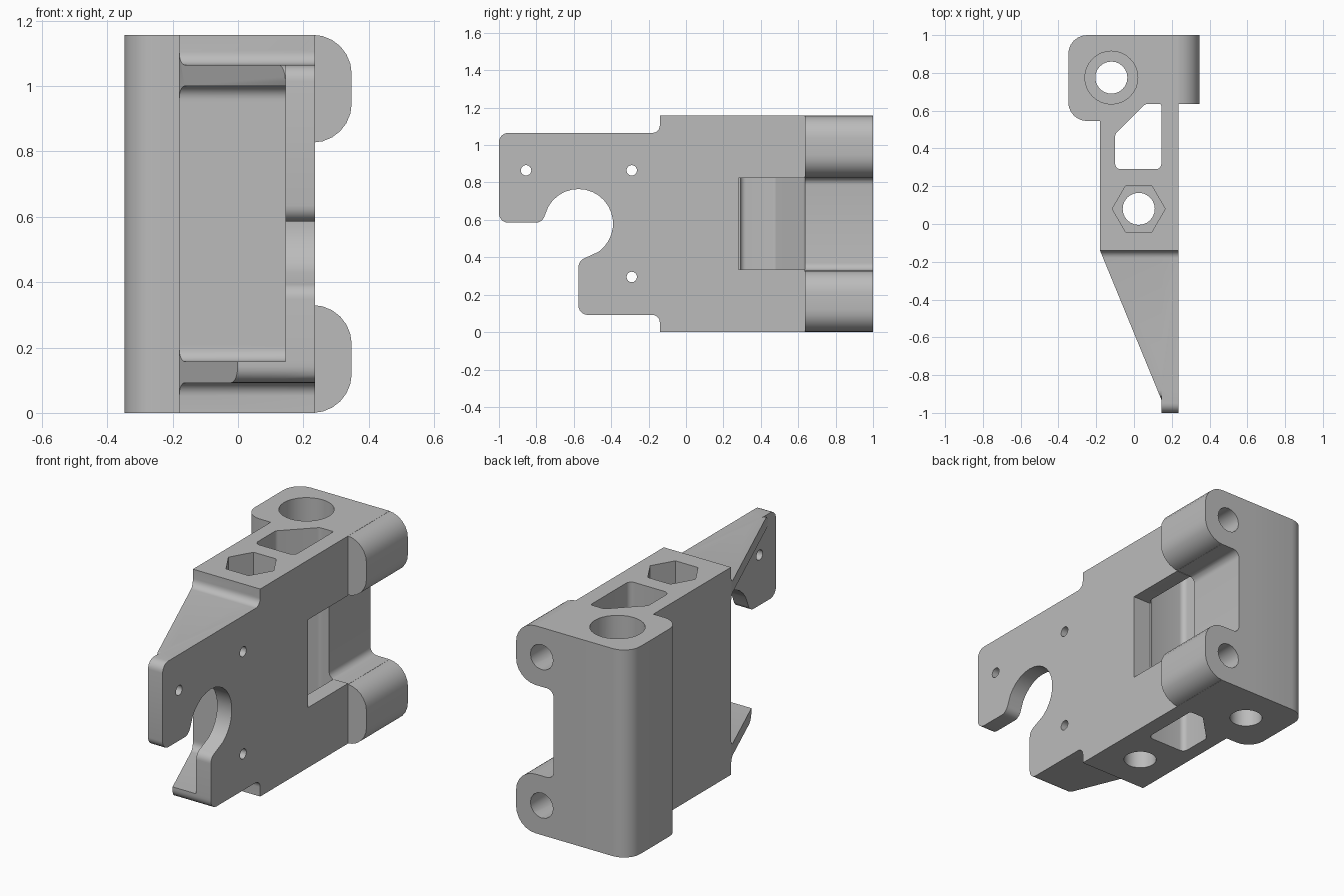
import bpy
import bmesh
from math import cos, sin, pi, radians
from mathutils import Vector

if "Cube" in bpy.data.objects:
    bpy.data.objects.remove(bpy.data.objects["Cube"])

H = 1.157            # overall height
grey = bpy.data.materials.new("plain grey")
grey.use_nodes = True
grey.diffuse_color = (0.5, 0.5, 0.5, 1)
grey.node_tree.nodes["Principled BSDF"].inputs["Base Color"].default_value = (0.5, 0.5, 0.5, 1)


def rounded(corners, steps=6):
    """Outline from (a, b) or (a, b, radius) corners, rounding where asked."""
    out = []
    for i, c in enumerate(corners):
        p = Vector(c[:2])
        if len(c) < 3:
            out.append(p)
            continue
        u = (Vector(corners[i - 1][:2]) - p).normalized()
        v = (Vector(corners[(i + 1) % len(corners)][:2]) - p).normalized()
        half = u.angle(v) / 2
        centre = p + (u + v).normalized() * (c[2] / sin(half))
        start = p + u * (c[2] * cos(half) / sin(half)) - centre
        end = p + v * (c[2] * cos(half) / sin(half)) - centre
        for k in range(steps + 1):
            t = k / steps
            sweep = pi - 2 * half
            out.append(centre + (start * sin((1 - t) * sweep) + end * sin(t * sweep)) / sin(sweep))
    return out


def circle(a, b, r, sides=24):
    return [(a + r * cos(2 * pi * k / sides), b + r * sin(2 * pi * k / sides)) for k in range(sides)]


def rect(a0, b0, a1, b1):
    return [(a0, b0), (a1, b0), (a1, b1), (a0, b1)]


def prism(name, axis, corners, lo, hi):
    """Extrude an outline along an axis; outline is in the other two axes in order."""
    def place(p, d):
        return {"x": (d, p[0], p[1]), "y": (p[0], d, p[1]), "z": (p[0], p[1], d)}[axis]
    pts = rounded(corners)
    bm = bmesh.new()
    base = bm.faces.new([bm.verts.new(place(p, lo)) for p in pts])
    geo = bmesh.ops.extrude_face_region(bm, geom=[base])["geom"]
    shift = Vector(place((0, 0), hi - lo))
    bmesh.ops.translate(bm, vec=shift, verts=[g for g in geo if isinstance(g, bmesh.types.BMVert)])
    bmesh.ops.recalc_face_normals(bm, faces=bm.faces)
    mesh = bpy.data.meshes.new(name)
    bm.to_mesh(mesh)
    bm.free()
    mesh.materials.append(grey)
    ob = bpy.data.objects.new(name, mesh)
    bpy.context.collection.objects.link(ob)
    return ob


def combine(target, other, op):
    """Apply a boolean and discard the helper."""
    mod = target.modifiers.new(op, "BOOLEAN")
    mod.operation, mod.solver, mod.object = op, "EXACT", other
    bpy.context.view_layer.update()
    graph = bpy.context.evaluated_depsgraph_get()
    mesh = bpy.data.meshes.new_from_object(target.evaluated_get(graph))
    target.modifiers.clear()
    target.data = mesh
    bpy.data.objects.remove(other)


# Main block with the wide rounded rear
body = prism("bracket_body", "z", [(-.348, .545, .1), (-.18, .545), (-.18, -.14),
                                   (.235, -.14), (.235, 1), (-.348, 1, .1)], 0, H)

# Hinge ears, top and bottom
for z in (0, H - .33):
    ear = prism("ear", "y", [(0, z), (.348, z, .12), (.348, z + .33, .12), (0, z + .33)], .635, 1)
    combine(body, ear, "UNION")

# Hooked side plate
hook = [(-.575 + .185 * cos(radians(a)), .58 + .185 * sin(radians(a))) for a in range(150, -66, -12)]
plate = prism("side_plate", "x", [(-.1, .092), (-.1, 1.065), (-1, 1.065, .05), (-1, .585, .05),
                                  (-.77, .585, .05)] + hook +
              [(-.575, .38, .05), (-.575, .092, .05)], .145, .235)
combine(body, plate, "UNION")

# Tapered gussets, filleted into the block front
for top, tip in ((True, -.93), (False, -.575)):
    outline = [(-.1, H), (-.14, H), (-.14, 1.065, .04), (tip, 1.065, .05),
               (tip, 1.0), (-.14, 1.0, .04), (-.14, .95), (-.1, .95)]
    if not top:
        outline = [(c[0], H - c[1], *c[2:]) for c in outline]
    gusset = prism("gusset", "x", outline, -.18, .235)
    wedge = prism("wedge", "z", [(-.18, -.1), (-.18, -.14), (.145, -.93), (.235, -.93), (.235, -.1)], -.1, 1.3)
    combine(gusset, wedge, "INTERSECT")
    combine(body, gusset, "UNION")

cutters = [
    # Vertical pocket, side window and the gap between the ears
    prism("pocket", "z", [(-.1, .29, .03), (.145, .29, .03), (.145, .635, .01),
                          (.06, .635, .03), (-.1, .475, .03)], -.1, 1.3),
    prism("window", "x", rect(.28, .335, .635, .825), .125, .4),
    prism("ear_gap", "y", [(.117, .33, .04), (.5, .33), (.5, .827), (.117, .827, .04)], .634, 1.1),
    # Bolt holes with hexagonal and round recesses
    prism("front_bolt", "z", circle(.025, .08, .085), -.1, 1.3),
    prism("hex_recess", "z", circle(.025, .08, .14, 6), H - .3, 1.3),
    prism("rear_bolt", "z", circle(-.12, .775, .085), -.1, 1.3),
    prism("round_recess", "z", circle(-.12, .775, .14, 32), H - .3, 1.3),
]
# Blind ear holes
cutters += [prism("ear_hole", "y", circle(.19, z, .07, 16), .75, 1.1) for z in (.165, H - .165)]
# Small plate holes
cutters += [prism("plate_hole", "x", circle(y, z, .028, 16), .1, .3)
            for y, z in ((-.855, .865), (-.29, .865), (-.29, .295))]
for cutter in cutters:
    combine(body, cutter, "DIFFERENCE")

body.data.materials.clear()
body.data.materials.append(grey)
bpy.ops.object.select_all(action="DESELECT")
body.select_set(True)
bpy.context.view_layer.objects.active = body
bpy.ops.object.shade_smooth_by_angle(angle=radians(32))
